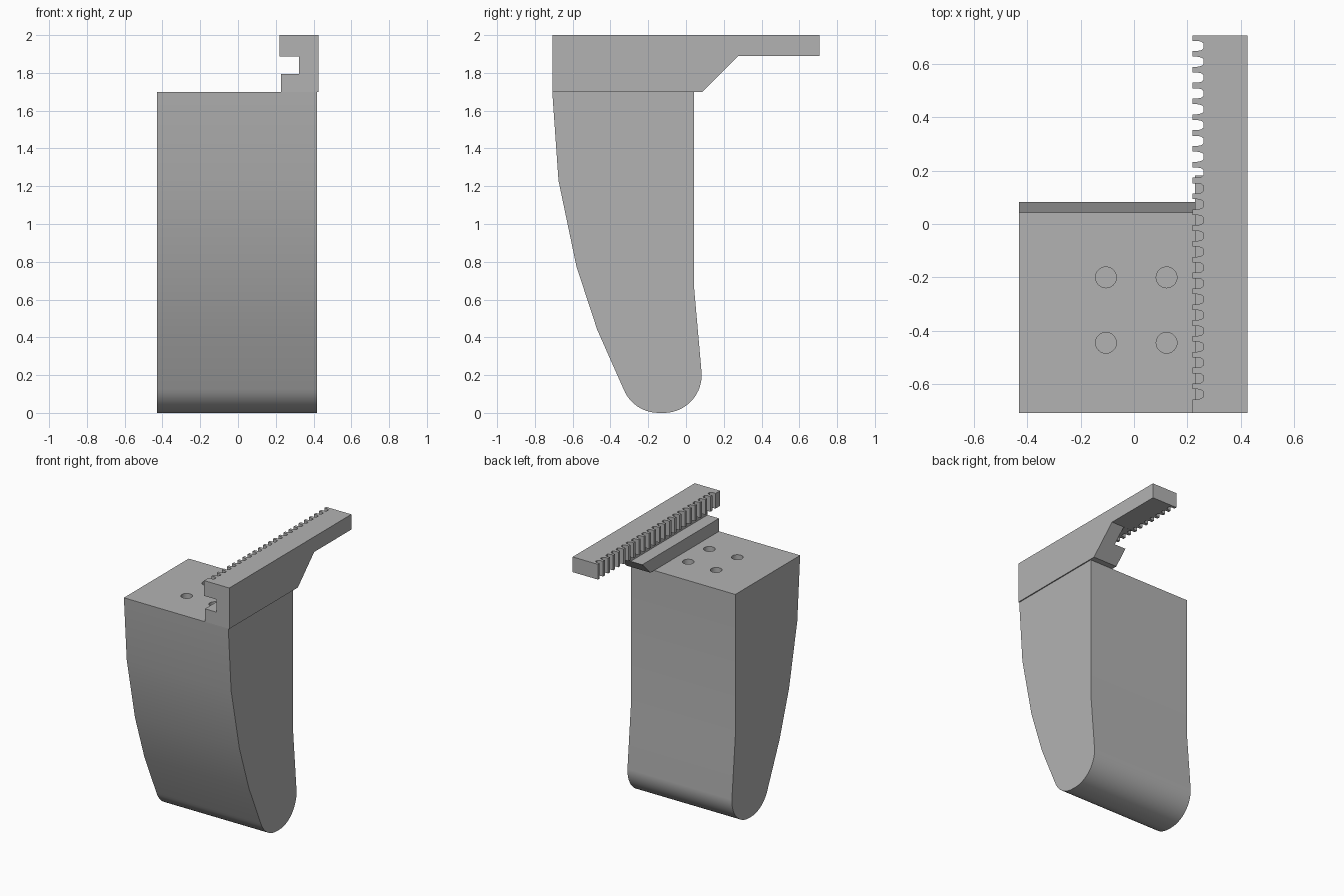
import bpy, bmesh, math
from mathutils import Vector

old = bpy.data.objects.get("Cube")
if old:
    bpy.data.objects.remove(old, do_unlink=True)

grey = bpy.data.materials.new("plain_grey")
grey.use_nodes = True
colour = (0.45, 0.45, 0.45, 1)
grey.diffuse_color = colour
grey.node_tree.nodes["Principled BSDF"].inputs["Base Color"].default_value = colour


def extrude(name, profile, axis, start, end):
    """Extrude a 2D profile along an axis: the profile uses the other two axes in order."""
    bm = bmesh.new()
    verts = []
    for a, b in profile:
        co = [a, b]
        co.insert("xyz".index(axis), start)
        verts.append(bm.verts.new(co))
    face = bm.faces.new(verts)
    grown = bmesh.ops.extrude_face_region(bm, geom=[face])["geom"]
    shift = Vector((0, 0, 0))
    shift["xyz".index(axis)] = end - start
    bmesh.ops.translate(bm, vec=shift, verts=[v for v in grown if isinstance(v, bmesh.types.BMVert)])
    bmesh.ops.recalc_face_normals(bm, faces=bm.faces)
    mesh = bpy.data.meshes.new(name)
    bm.to_mesh(mesh)
    bm.free()
    mesh.materials.append(grey)
    obj = bpy.data.objects.new(name, mesh)
    bpy.context.collection.objects.link(obj)
    return obj


def arc(cx, cy, r, a0, a1, n):
    steps = [math.radians(a0 + (a1 - a0) * i / n) for i in range(n + 1)]
    return [(cx + r * math.cos(a), cy + r * math.sin(a)) for a in steps]


def cut(target, cutters):
    """Subtract every cutter from the target, then discard the cutters."""
    bpy.context.view_layer.objects.active = target
    for c in cutters:
        c.hide_render = True
        mod = target.modifiers.new("cut", 'BOOLEAN')
        mod.operation = 'DIFFERENCE'
        mod.solver = 'EXACT'
        mod.object = c
        bpy.ops.object.modifier_apply(modifier=mod.name)
        bpy.data.objects.remove(c, do_unlink=True)


def smooth(obj, degrees):
    bpy.ops.object.select_all(action='DESELECT')
    obj.select_set(True)
    bpy.context.view_layer.objects.active = obj
    bpy.ops.object.shade_smooth_by_angle(angle=math.radians(degrees))


# Tapered body with a rounded foot
TOP = 1.70
side = [(-0.708, TOP), (-0.675, 1.23), (-0.58, 0.775), (-0.47, 0.44)]
side += arc(-0.145, 0.2, 0.2, 201, 270, 10)
side += arc(-0.117, 0.2, 0.2, 270, 363, 14)
side += [(0.043, 0.66), (0.043, TOP)]
body = extrude("body", side, "x", -0.43, 0.417)

# Four blind screw holes in the top of the body
holes = [extrude("hole_cutter", arc(x, y, 0.039, 0, 348.75, 31), "z", TOP - 0.2, TOP + 0.1)
         for x in (-0.105, 0.122) for y in (-0.2, -0.445)]
cut(body, holes)
smooth(body, 30)

# Slotted rail: C-shaped section run from front to back
section = [(0.425, TOP), (0.425, 2), (0.22, 2), (0.22, 1.888), (0.322, 1.888),
           (0.322, 1.795), (0.228, 1.795), (0.228, TOP)]
rail = extrude("rack_rail", section, "y", -0.708, 0.706)

# Sloping relief below the overhanging end
relief = extrude("relief_cutter", [(0.076, 1.69), (0.276, 1.8885), (0.8, 1.8885), (0.8, 1.69)],
                 "x", 0.1, 0.6)

# Row of rounded tooth gaps along the inner edge of the upper flange
gaps = []
for i in range(23):
    y = 0.667 - i * 0.0593
    gap = [(0.2, y + 0.019), (0.237, y + 0.019), (0.252, y + 0.016), (0.261, y + 0.009)]
    gap += [(x, 2 * y - v) for x, v in reversed(gap)]
    gaps.append(extrude("gap_cutter", gap, "z", 1.85, 2.1))
cut(rail, [relief] + gaps)
smooth(rail, 20)
